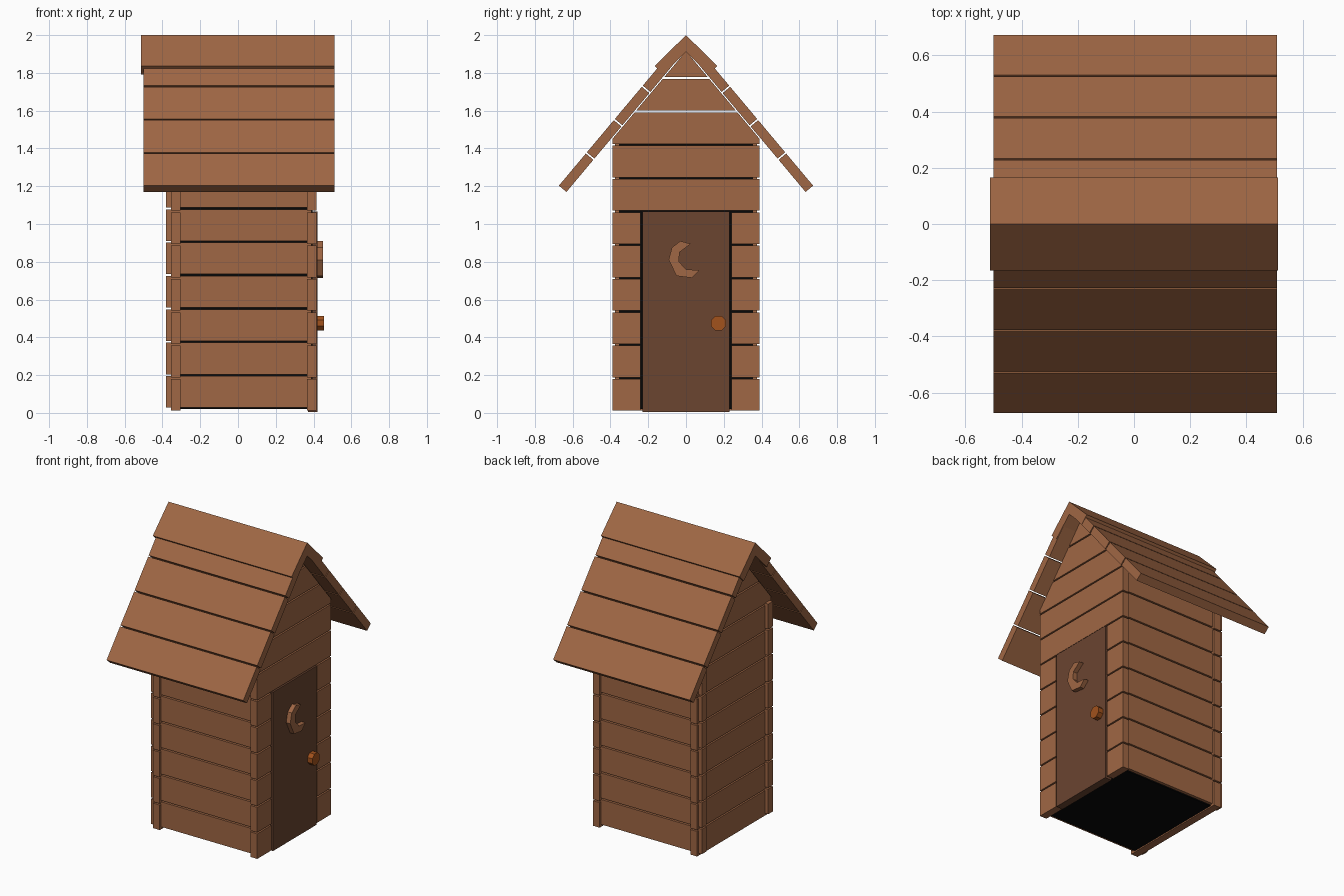
import bpy, bmesh, math

if "Cube" in bpy.data.objects:
    bpy.data.objects.remove(bpy.data.objects["Cube"])

def material(name, rgb):
    m = bpy.data.materials.new(name)
    m.diffuse_color = (*rgb, 1)
    m.use_nodes = True
    m.node_tree.nodes["Principled BSDF"].inputs["Base Color"].default_value = m.diffuse_color
    return m

WOOD = material("wood", (0.35, 0.135, 0.058))
DOOR = material("dark_wood", (0.145, 0.058, 0.03))
BLACK = material("black", (0.002, 0.002, 0.002))
KNOB = material("knob_orange", (0.36, 0.085, 0.012))

def extrude_x(name, pts, x0, x1, mat):
    """Extrude a (y, z) outline from x0 to x1."""
    bm = bmesh.new()
    face = bm.faces.new([bm.verts.new((x0, y, z)) for y, z in pts])
    ext = bmesh.ops.extrude_face_region(bm, geom=[face])
    bmesh.ops.translate(bm, vec=(x1 - x0, 0, 0),
                        verts=[v for v in ext["geom"] if isinstance(v, bmesh.types.BMVert)])
    bmesh.ops.recalc_face_normals(bm, faces=bm.faces)
    me = bpy.data.meshes.new(name)
    bm.to_mesh(me)
    bm.free()
    me.materials.append(mat)
    ob = bpy.data.objects.new(name, me)
    bpy.context.collection.objects.link(ob)
    return ob

def box(name, x0, x1, y0, y1, z0, z1, mat=WOOD):
    return extrude_x(name, [(y0, z0), (y1, z0), (y1, z1), (y0, z1)], x0, x1, mat)

PITCH, HEIGHT = 0.1765, 0.167

# Dark inner box seen through the gaps
box("inner_core", -0.335, 0.395, -0.355, 0.355, 0.02, 1.425, BLACK)

# Side walls: planks that run past the back wall
for i in range(8):
    z = 0.028 + PITCH * i
    for side, s in (("left", -1), ("right", 1)):
        a, b = sorted((s * 0.325, s * 0.375))
        box(f"side_plank_{side}_{i}", -0.38, 0.39, a, b, z, z + HEIGHT)

# Door wall and back wall planks
for i in range(8):
    z = 0.012 + PITCH * i
    box(f"back_plank_{i}", -0.355, -0.305, -0.39, 0.39, z, z + HEIGHT)
    if i < 6:
        box(f"door_side_plank_left_{i}", 0.365, 0.415, -0.39, -0.24, z, z + HEIGHT)
        box(f"door_side_plank_right_{i}", 0.365, 0.415, 0.24, 0.39, z, z + HEIGHT)
    else:
        box(f"over_door_plank_{i}", 0.365, 0.415, -0.39, 0.39, z, z + HEIGHT)

# Gable planks cut to the roof slope
APEX, SLOPE = 1.915, math.tan(math.radians(50))
for i in range(3):
    z0 = 0.012 + PITCH * (8 + i)
    z1 = min(z0 + HEIGHT, APEX - 0.002)
    levels = [z0, APEX - 0.39 * SLOPE, z1] if i == 0 else [z0, z1]
    half = [(min(0.39, (APEX - z) / SLOPE), z) for z in levels]
    outline = half + [(-y, z) for y, z in reversed(half)]
    extrude_x(f"door_gable_{i}", outline, 0.365, 0.415, WOOD)
    extrude_x(f"back_gable_{i}", outline, -0.355, -0.305, WOOD)

# Door, crescent and knob
box("door", 0.37, 0.42, -0.23, 0.23, 0.005, 1.065, DOOR)
moon = [(0.025, 0.895), (-0.03, 0.91), (-0.075, 0.875), (-0.092, 0.81), (-0.05, 0.725),
        (0.03, 0.715), (0.07, 0.755), (0.0, 0.76), (-0.037, 0.80), (-0.035, 0.85)]
extrude_x("crescent", moon, 0.415, 0.45, WOOD)
knob = [(0.172 + 0.042 * math.cos(math.pi * (k + 0.5) / 4),
         0.475 + 0.042 * math.sin(math.pi * (k + 0.5) / 4)) for k in range(8)]
extrude_x("door_knob", knob, 0.415, 0.456, KNOB)

# Roof boards stepping down each slope
ca, sa = math.cos(math.radians(50)), math.sin(math.radians(50))
T, STEP, LENGTH = 0.052, 0.2305, 0.222
for side, s in (("left", -1), ("right", 1)):
    for i in range(4):
        y, z = 0.673 - STEP * ca * i, 1.203 + STEP * sa * i
        dy, dz = -LENGTH * ca, LENGTH * sa
        ny, nz = -T * sa, -T * ca
        pts = [(y, z), (y + dy, z + dz), (y + dy + ny, z + dz + nz), (y + ny, z + nz)]
        extrude_x(f"roof_board_{side}_{i}", [(s * a, b) for a, b in pts], -0.50, 0.51, WOOD)

# Ridge cap
ridge = [(0, 2.0), (0.166, 1.836), (0.122, 1.792), (0, 1.912), (-0.122, 1.792), (-0.166, 1.836)]
extrude_x("ridge_cap", ridge, -0.513, 0.512, WOOD)
